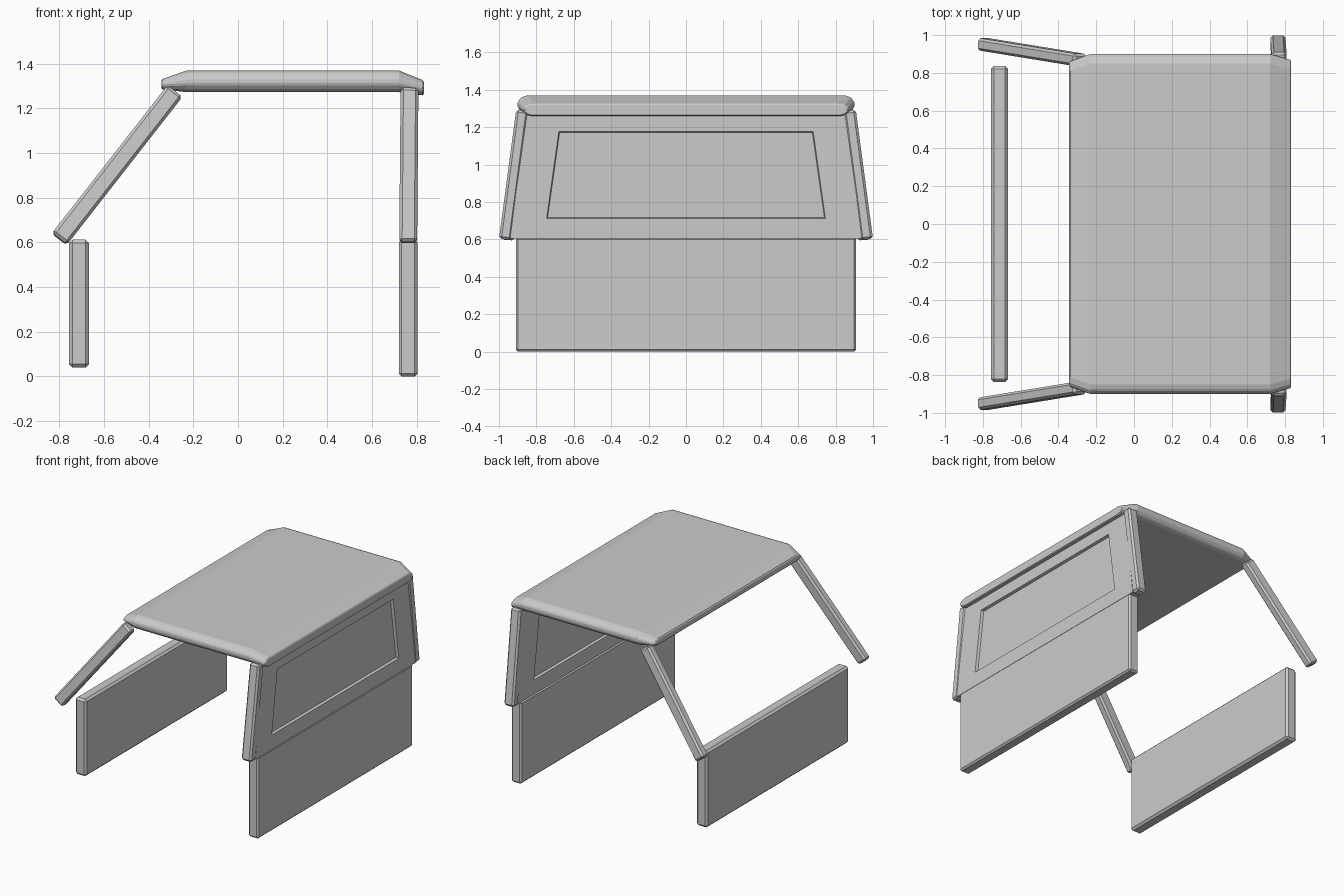
import bpy, bmesh
from mathutils import Vector

cube = bpy.data.objects.get("Cube")
if cube:
    bpy.data.objects.remove(cube, do_unlink=True)

grey = bpy.data.materials.new("plain grey")
grey.use_nodes = True
colour = (0.6, 0.6, 0.6, 1)
grey.diffuse_color = colour
grey.node_tree.nodes["Principled BSDF"].inputs["Base Color"].default_value = colour


def finish(name, bm, bevel=0.0, mirror=False):
    bmesh.ops.recalc_face_normals(bm, faces=bm.faces)
    mesh = bpy.data.meshes.new(name)
    bm.to_mesh(mesh)
    bm.free()
    mesh.materials.append(grey)
    obj = bpy.data.objects.new(name, mesh)
    bpy.context.collection.objects.link(obj)
    if bevel:
        mod = obj.modifiers.new("Bevel", "BEVEL")
        mod.width, mod.segments = bevel, 1
    if mirror:
        mod = obj.modifiers.new("Mirror", "MIRROR")
        mod.use_axis = (False, True, False)
    return obj


def loft(rings):
    """Closed solid through rings with equal point counts."""
    bm = bmesh.new()
    loops = [[bm.verts.new(p) for p in ring] for ring in rings]
    n = len(loops[0])
    for a, b in zip(loops, loops[1:]):
        for i in range(n):
            j = (i + 1) % n
            bm.faces.new((a[i], a[j], b[j], b[i]))
    bm.faces.new(loops[0][::-1])
    bm.faces.new(loops[-1])
    return bm


def slab(x0, x1, y_low, y_high, z0, z1):
    return loft([[(x0, -y, z), (x1, -y, z), (x1, y, z), (x0, y, z)]
                 for y, z in ((y_low, z0), (y_high, z1))])


def beam(name, start, end, width, depth):
    """Square-ended bar, mirrored to both sides."""
    start, end = Vector(start), Vector(end)
    axis = (end - start).normalized()
    side = Vector((0, 1, 0))
    side = (side - axis * side.dot(axis)).normalized()
    across = axis.cross(side)
    corners = ((-1, -1), (1, -1), (1, 1), (-1, 1))
    rings = [[p + across * a * width / 2 + side * b * depth / 2 for a, b in corners]
             for p in (start, end)]
    return finish(name, loft(rings), 0.013, True)


# Lower panels
finish("front_panel", slab(-0.757, -0.667, 0.836, 0.836, 0.04, 0.612), 0.015)
finish("rear_panel", slab(0.72, 0.803, 0.91, 0.91, 0.0, 0.612), 0.012)

# Upper rear panel with a recessed window on each side
bm = slab(0.728, 0.80, 0.94, 0.855, 0.605, 1.285)
bmesh.ops.recalc_face_normals(bm, faces=bm.faces)
window_faces = [f for f in bm.faces if abs(f.normal.x) > 0.9]
bmesh.ops.inset_individual(bm, faces=window_faces, thickness=0.1)
for face in window_faces:
    for v in face.verts:
        top = v.co.z > 0.95
        y = 0.68 if top else 0.745
        v.co.y = y if v.co.y > 0 else -y
        v.co.z = 1.177 if top else 0.713
bmesh.ops.inset_individual(bm, faces=window_faces, thickness=0.007, depth=-0.02)
finish("rear_window_panel", bm)

# Sloping corner posts
beam("rear_post", (0.762, 0.967, 0.6), (0.768, 0.875, 1.29), 0.08, 0.066)
beam("front_pillar", (-0.80, 0.952, 0.615), (-0.283, 0.868, 1.277), 0.085, 0.066)

# Roof: sections along x, each a rounded flat bar (x, half width, bottom, top)
sections = ((-0.343, 0.86, 1.285, 1.33), (-0.23, 0.9, 1.273, 1.37),
            (0.72, 0.9, 1.273, 1.37), (0.832, 0.868, 1.258, 1.325))
rings = []
for x, w, low, high in sections:
    h = high - low
    half = [(w - 0.05, low), (w - 0.02, low + h * 0.1), (w, low + h * 0.35),
            (w, low + h * 0.65), (w - 0.02, low + h * 0.9), (w - 0.05, high)]
    outline = half + [(-y, z) for y, z in reversed(half)]
    rings.append([(x, y, z) for y, z in outline])
finish("roof", loft(rings), 0.006)
